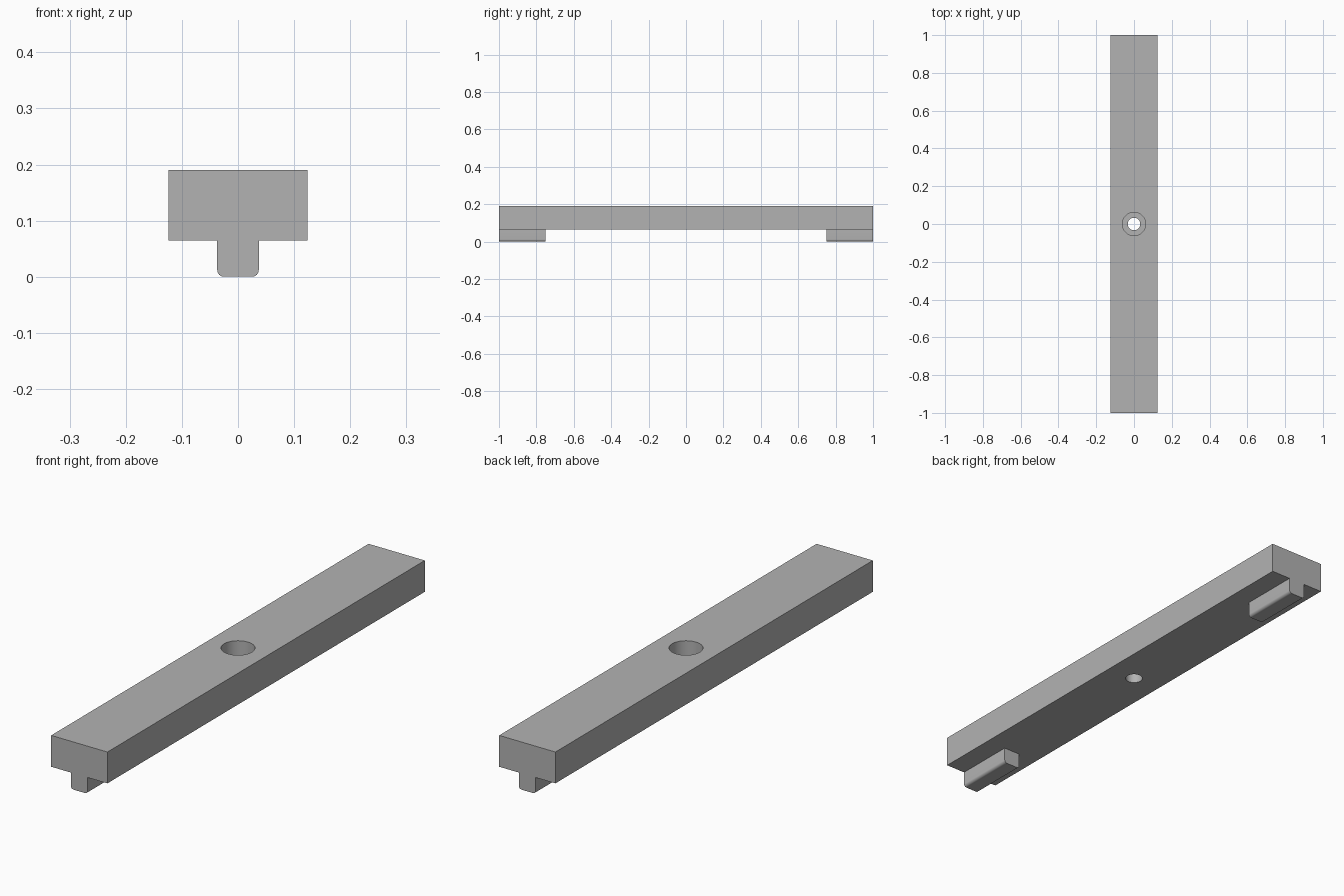
import bpy, bmesh, math

default = bpy.data.objects.get("Cube")
if default:
    bpy.data.objects.remove(default, do_unlink=True)

HALF_W, BOTTOM, TOP = 0.124, 0.065, 0.19
KEY_W, KEY_LEN, KEY_R = 0.037, 0.25, 0.012
BORE_R, HOLE_R, BORE_FLOOR = 0.0615, 0.033, 0.125

grey = bpy.data.materials.new("plain grey")
grey.use_nodes = True
colour = (0.45, 0.45, 0.45, 1)
grey.diffuse_color = colour
grey.node_tree.nodes["Principled BSDF"].inputs["Base Color"].default_value = colour


def make_object(name, bm):
    bmesh.ops.recalc_face_normals(bm, faces=bm.faces)
    mesh = bpy.data.meshes.new(name)
    bm.to_mesh(mesh)
    bm.free()
    mesh.materials.append(grey)
    obj = bpy.data.objects.new(name, mesh)
    bpy.context.collection.objects.link(obj)
    return obj


def extrude_along_y(name, outline, y0, y1):
    """Solid prism from an (x, z) outline."""
    bm = bmesh.new()
    face = bm.faces.new([bm.verts.new((x, y0, z)) for x, z in outline])
    ext = bmesh.ops.extrude_face_region(bm, geom=[face], use_keep_orig=True)
    moved = [v for v in ext["geom"] if isinstance(v, bmesh.types.BMVert)]
    bmesh.ops.translate(bm, verts=moved, vec=(0, y1 - y0, 0))
    return make_object(name, bm)


def lathe(name, profile, steps=64):
    """Solid of revolution from stacked (radius, z) rings."""
    bm = bmesh.new()
    rings = [[bm.verts.new((r * math.cos(math.tau * i / steps),
                            r * math.sin(math.tau * i / steps), z))
              for i in range(steps)] for r, z in profile]
    for a, b in zip(rings, rings[1:]):
        for i in range(steps):
            j = (i + 1) % steps
            bm.faces.new((a[i], a[j], b[j], b[i]))
    bm.faces.new(rings[0])
    bm.faces.new(rings[-1])
    return make_object(name, bm)


def boolean(target, helper, operation):
    mod = target.modifiers.new(helper.name, 'BOOLEAN')
    mod.operation, mod.solver, mod.object = operation, 'EXACT', helper
    bpy.context.view_layer.objects.active = target
    bpy.ops.object.modifier_apply(modifier=mod.name)
    bpy.data.objects.remove(helper, do_unlink=True)


# Rectangular bar
bar = extrude_along_y("clamp_bar", [(-HALF_W, BOTTOM), (HALF_W, BOTTOM),
                                    (HALF_W, TOP), (-HALF_W, TOP)], -1, 1)

# Key at each end, with rounded lower edges
right_arc = [(KEY_W - KEY_R + KEY_R * math.cos(a), KEY_R + KEY_R * math.sin(a))
             for a in (-math.pi / 2 * i / 8 for i in range(9))]
left_arc = [(-x, z) for x, z in reversed(right_arc)]
key_top = BOTTOM + 0.02
outline = [(KEY_W, key_top)] + right_arc + left_arc + [(-KEY_W, key_top)]
for name, start in (("front_key", -1), ("back_key", 1 - KEY_LEN)):
    boolean(bar, extrude_along_y(name, outline, start, start + KEY_LEN), 'UNION')

# Counterbored screw hole through the middle
hole = lathe("screw_hole", [(HOLE_R, 0), (HOLE_R, BORE_FLOOR),
                            (BORE_R, BORE_FLOOR), (BORE_R, TOP + 0.05)])
boolean(bar, hole, 'DIFFERENCE')

bpy.ops.object.select_all(action='DESELECT')
bar.select_set(True)
bpy.context.view_layer.objects.active = bar
bpy.ops.object.shade_smooth_by_angle(angle=math.radians(30))
